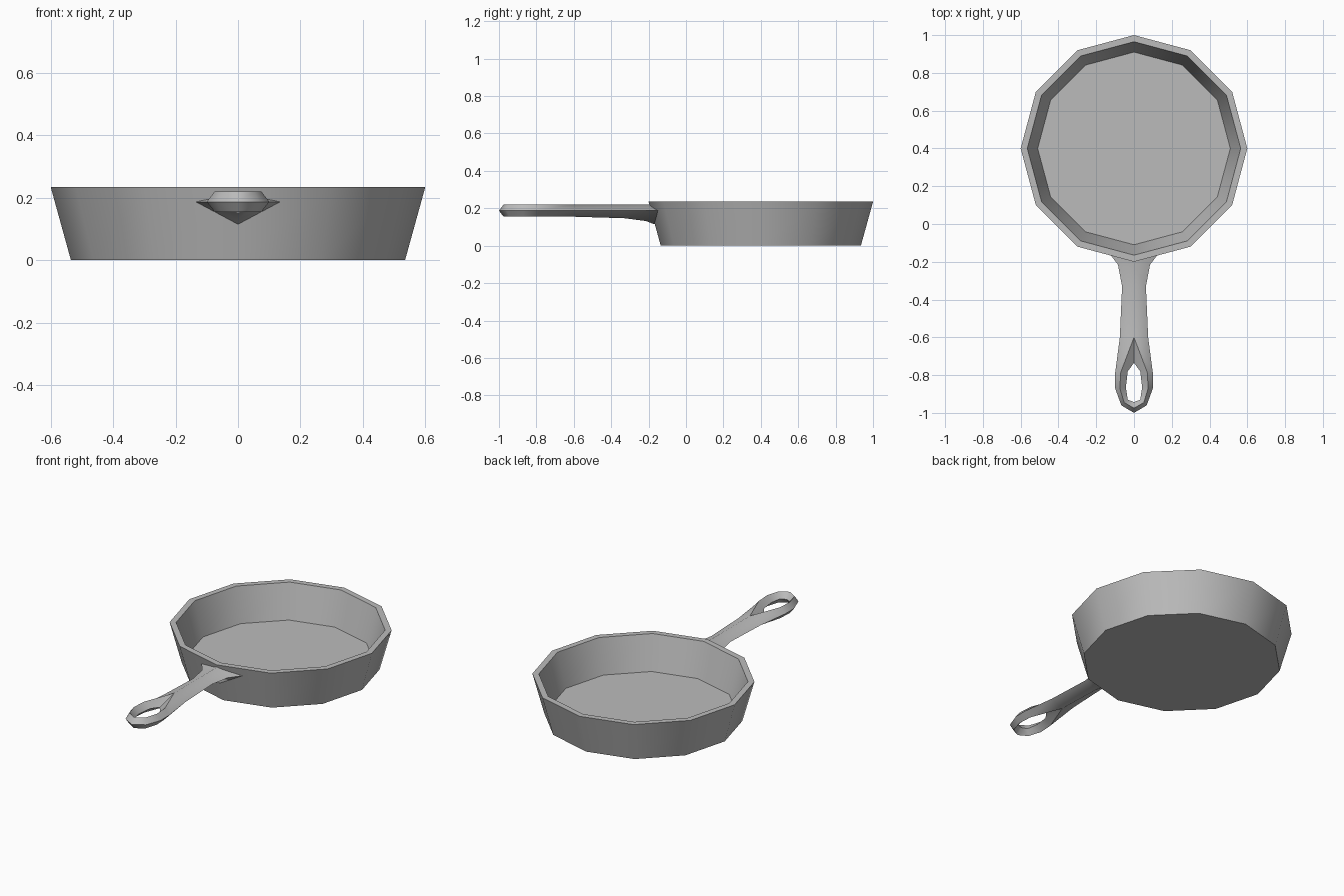
import bpy, bmesh, math

cube = bpy.data.objects.get("Cube")
if cube:
    bpy.data.objects.remove(cube, do_unlink=True)

iron = bpy.data.materials.new("cast_iron_grey")
iron.use_nodes = True
grey = (0.5, 0.5, 0.5, 1)
iron.diffuse_color = grey
iron.node_tree.nodes["Principled BSDF"].inputs["Base Color"].default_value = grey


def make_object(name, bm):
    bmesh.ops.recalc_face_normals(bm, faces=bm.faces[:])
    mesh = bpy.data.meshes.new(name)
    bm.to_mesh(mesh)
    bm.free()
    mesh.materials.append(iron)
    obj = bpy.data.objects.new(name, mesh)
    bpy.context.collection.objects.link(obj)
    return obj


def smooth(obj, degrees):
    bpy.ops.object.select_all(action='DESELECT')
    obj.select_set(True)
    bpy.context.view_layer.objects.active = obj
    bpy.ops.object.shade_smooth_by_angle(angle=math.radians(degrees))


# Pan: a twelve-sided tapered dish turned from a profile (radius, height)
SIDES, CENTRE_Y = 12, 0.4
profile = [(0.535, 0), (0.6, 0.235), (0.565, 0.235), (0.51, 0.035)]
bm = bmesh.new()
rings = []
for radius, z in profile:
    angles = [2 * math.pi * i / SIDES for i in range(SIDES)]
    rings.append([bm.verts.new((radius * math.cos(a), CENTRE_Y + radius * math.sin(a), z))
                  for a in angles])
for low, high in zip(rings, rings[1:]):
    for i in range(SIDES):
        j = (i + 1) % SIDES
        bm.faces.new((low[i], low[j], high[j], high[i]))
bm.faces.new(rings[0])
bm.faces.new(rings[-1])
smooth(make_object("pan", bm), 40)

# Handle: diamond sections, each with an outer edge, ridge and keel;
# the shaft divides into a ring around the hanging hole
EDGE_Z, RIDGE_Z, KEEL_Z = 0.187, 0.22, 0.155
shaft = [  # edge x, edge y, centre y, keel z
    (0.135, -0.15, -0.17, 0.115),
    (0.085, -0.215, -0.215, 0.132),
    (0.063, -0.33, -0.33, 0.147),
    (0.075, -0.6, -0.6, KEEL_Z),
]
ring = [  # outer x, y, ridge x, y, hole x, y
    (0.1, -0.79, 0.07, -0.785, 0.033, -0.78),
    (0.1, -0.87, 0.075, -0.87, 0.043, -0.865),
    (0.067, -0.96, 0.052, -0.945, 0.033, -0.93),
    (0, -1.0, 0, -0.975, 0, -0.943),
]
bm = bmesh.new()
sections = []
for x, y, mid_y, keel in shaft:
    sections.append([bm.verts.new(p) for p in
                     ((0, mid_y, RIDGE_Z), (x, y, EDGE_Z), (0, mid_y, keel))])
sections[-1].append(bm.verts.new((0, -0.735, EDGE_Z)))
for ox, oy, mx, my, hx, hy in ring:
    sections.append([bm.verts.new(p) for p in
                     ((mx, my, RIDGE_Z), (ox, oy, EDGE_Z), (mx, my, KEEL_Z), (hx, hy, EDGE_Z))])
for a, b in zip(sections, sections[1:]):
    strips = [(0, 1), (1, 2)]
    if len(a) == 4:
        strips += [(2, 3), (3, 0)]
    for i, j in strips:
        bm.faces.new((a[i], a[j], b[j], b[i]))
bm.faces.new(sections[0][:3])

# Reflect the half handle and weld along the middle
copy = bmesh.ops.duplicate(bm, geom=bm.verts[:] + bm.edges[:] + bm.faces[:])["geom"]
for item in copy:
    if isinstance(item, bmesh.types.BMVert):
        item.co.x = -item.co.x
bmesh.ops.remove_doubles(bm, verts=bm.verts[:], dist=0.0001)
smooth(make_object("handle", bm), 60)
